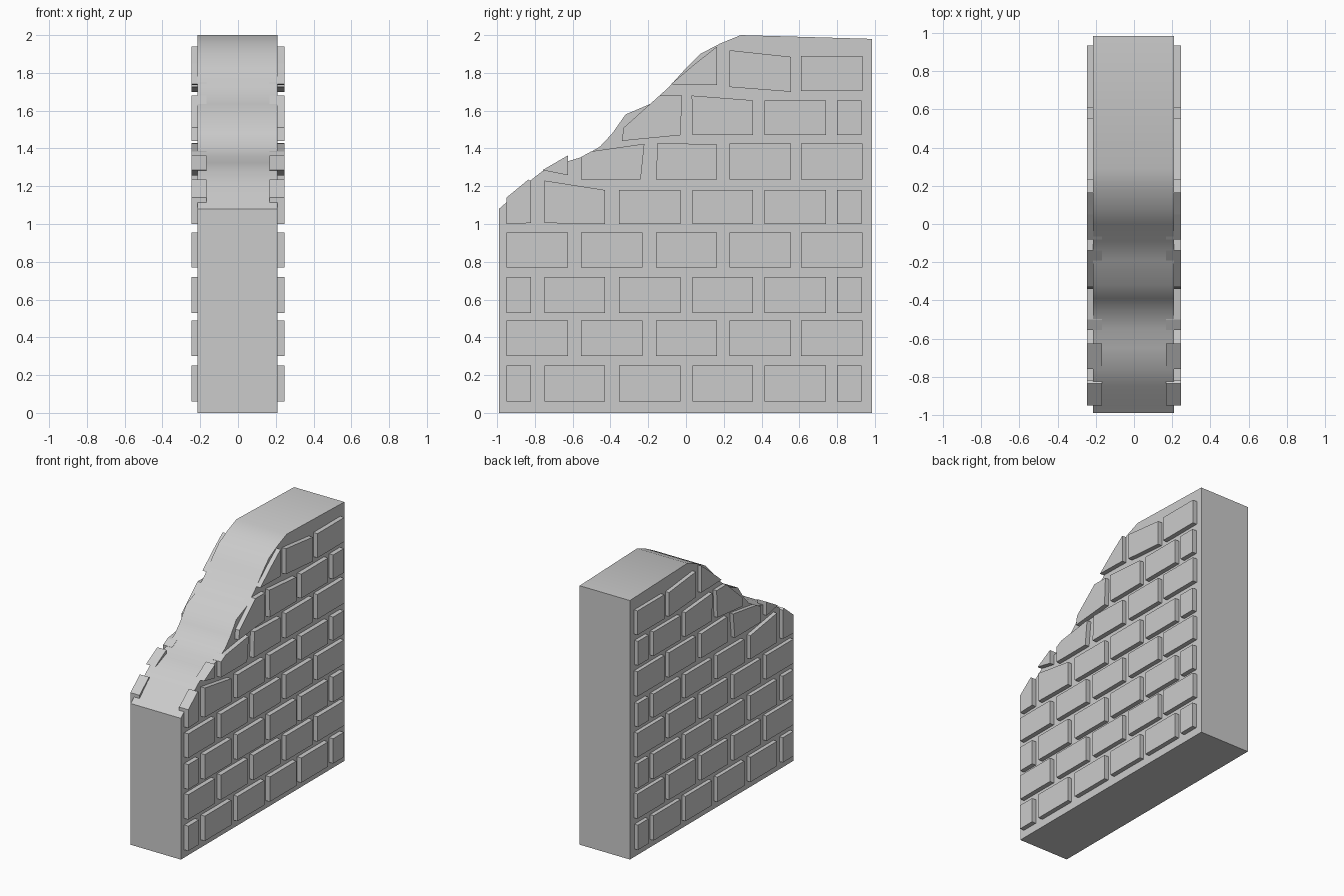
import bpy, bmesh, math

stone = bpy.data.materials.new("grey_stone")
stone.diffuse_color = (0.6, 0.6, 0.6, 1)


def extrude_profile(name, points, x0, x1):
    """Solid made from a (y, z) outline stretched from x0 to x1."""
    bm = bmesh.new()
    base = bm.faces.new([bm.verts.new((x0, y, z)) for y, z in points])
    moved = bmesh.ops.extrude_face_region(bm, geom=[base])["geom"]
    bmesh.ops.translate(bm, vec=(x1 - x0, 0, 0),
                        verts=[v for v in moved if isinstance(v, bmesh.types.BMVert)])
    bmesh.ops.recalc_face_normals(bm, faces=bm.faces)
    mesh = bpy.data.meshes.new(name)
    bm.to_mesh(mesh)
    bm.free()
    mesh.materials.append(stone)
    obj = bpy.data.objects.new(name, mesh)
    bpy.context.collection.objects.link(obj)
    return obj


# Wall core with the broken, sloping top edge
core = extrude_profile("wall_core", [
    (-0.99, 0), (0.985, 0), (0.985, 1.98), (0.29, 2.0), (0.18, 1.955),
    (0.075, 1.9), (0.0, 1.825), (-0.09, 1.725), (-0.19, 1.635), (-0.32, 1.58),
    (-0.39, 1.48), (-0.455, 1.41), (-0.55, 1.355), (-0.65, 1.325),
    (-0.76, 1.28), (-0.85, 1.21), (-0.95, 1.115), (-0.99, 1.08)], -0.215, 0.21)
bpy.context.view_layer.objects.active = core
core.select_set(True)
bpy.ops.object.shade_smooth_by_angle(angle=math.radians(40))

# Courses: bottom and top heights, and the two alternating brick bonds
COURSES = [(0.06, 0.25), (0.30, 0.49), (0.53, 0.72), (0.77, 0.955),
           (1.0, 1.18), (1.235, 1.425), (1.47, 1.655), (1.705, 1.89)]
BONDS = [
    [(-0.95, -0.82), (-0.75, -0.43), (-0.355, -0.03), (0.035, 0.355), (0.415, 0.74), (0.80, 0.93)],
    [(-0.95, -0.625), (-0.555, -0.23), (-0.16, 0.165), (0.23, 0.555), (0.61, 0.935)]]

# Broken bricks beside the slope, keyed by course and place; None is missing
BROKEN = {
    (4, 0): [(-0.95, 1.0), (-0.82, 1.005), (-0.82, 1.225), (-0.835, 1.235), (-0.95, 1.14)],
    (4, 1): [(-0.75, 1.005), (-0.43, 1.0), (-0.43, 1.18), (-0.75, 1.23)],
    (5, 0): [(-0.76, 1.285), (-0.625, 1.258), (-0.625, 1.363)],
    (5, 1): [(-0.555, 1.235), (-0.24, 1.235), (-0.22, 1.425), (-0.5, 1.385), (-0.555, 1.355)],
    (5, 2): [(-0.16, 1.235), (0.165, 1.235), (0.165, 1.42), (-0.15, 1.43)],
    (6, 0): None,
    (6, 1): None,
    (6, 2): [(-0.34, 1.44), (-0.03, 1.47), (-0.02, 1.68), (-0.14, 1.68), (-0.33, 1.51)],
    (6, 3): [(0.035, 1.47), (0.355, 1.47), (0.355, 1.655), (0.03, 1.68)],
    (7, 0): None,
    (7, 1): None,
    (7, 2): [(-0.08, 1.74), (0.165, 1.735), (0.165, 1.94), (0.05, 1.85)],
    (7, 3): [(0.23, 1.725), (0.555, 1.70), (0.555, 1.885), (0.23, 1.92)],
}

# Raised bricks on both faces of the wall
for side, label in ((1, "right"), (-1, "left")):
    for row, (z0, z1) in enumerate(COURSES):
        for col, (y0, y1) in enumerate(BONDS[row % 2]):
            outline = BROKEN.get((row, col), [(y0, z0), (y1, z0), (y1, z1), (y0, z1)])
            if outline:
                extrude_profile(f"{label}_brick_{row}_{col}", outline, side * 0.168, side * 0.245)
